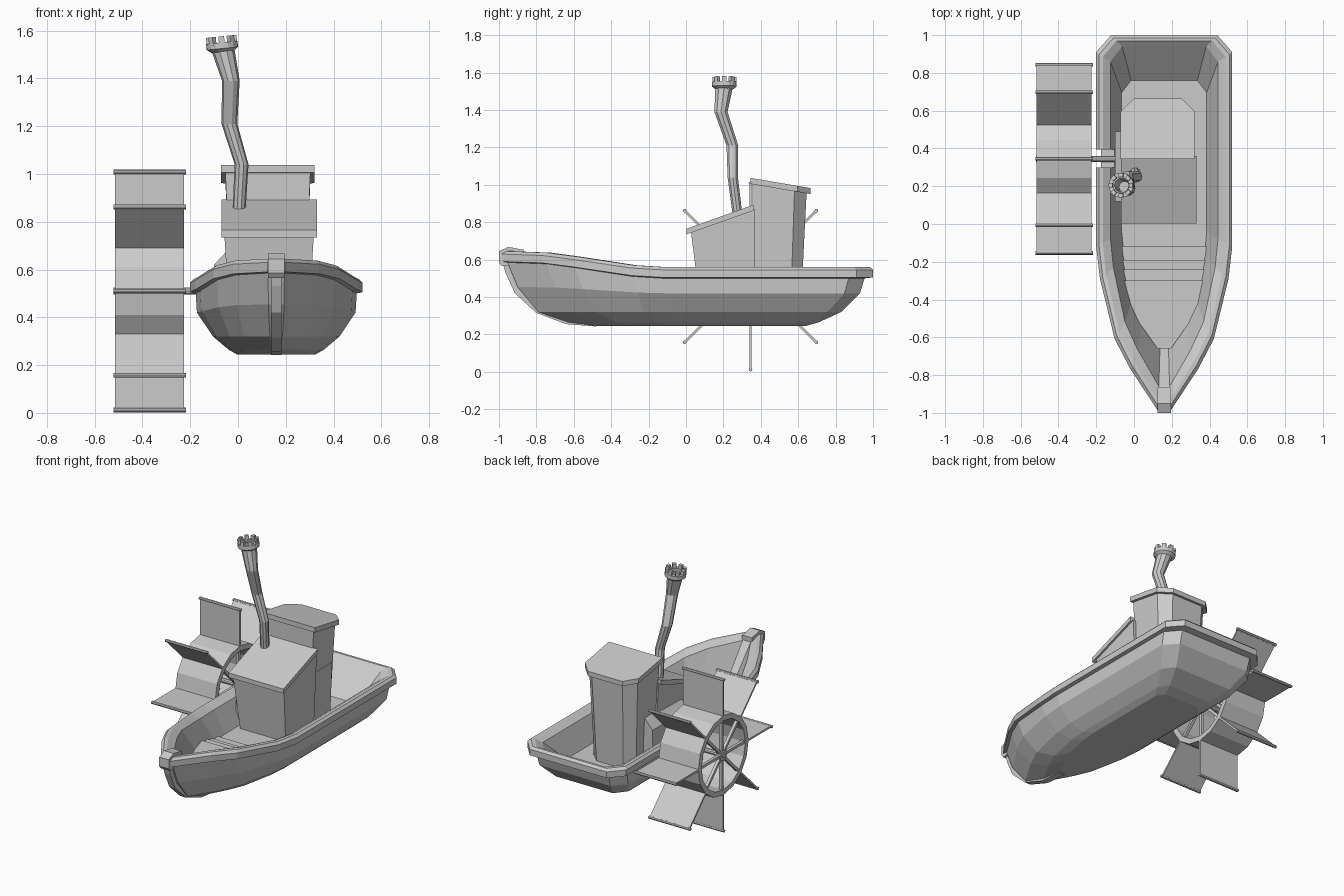
import bpy, bmesh, math
from mathutils import Matrix, Vector

if "Cube" in bpy.data.objects:
    bpy.data.objects.remove(bpy.data.objects["Cube"])

CX = 0.16                      # hull centre line
WX, WY, WZ = -0.37, 0.345, 0.51  # paddle wheel centre


def finish(name, bm):
    bmesh.ops.recalc_face_normals(bm, faces=bm.faces)
    me = bpy.data.meshes.new(name)
    bm.to_mesh(me)
    bm.free()
    ob = bpy.data.objects.new(name, me)
    bpy.context.collection.objects.link(ob)
    return ob


def loft(name, rings, closed=False):
    """Skin a list of equal-length rings; cap the ends, or join them when closed."""
    bm = bmesh.new()
    rows = [[bm.verts.new(p) for p in r] for r in rings]
    n = len(rows[0])
    pairs = list(zip(rows, rows[1:])) + ([(rows[-1], rows[0])] if closed else [])
    for a, b in pairs:
        for i in range(n):
            j = (i + 1) % n
            bm.faces.new((a[i], a[j], b[j], b[i]))
    if not closed:
        bm.faces.new(rows[0])
        bm.faces.new(rows[-1])
    return finish(name, bm)


def prism_x(name, prof, x0, x1):
    return loft(name, [[(x, y, z) for y, z in prof] for x in (x0, x1)])


def box(name, x0, x1, y0, y1, z0, z1):
    return prism_x(name, [(y0, z0), (y1, z0), (y1, z1), (y0, z1)], x0, x1)


def circle_x(x, r, n):
    return [(x, r * math.cos(2 * math.pi * i / n), r * math.sin(2 * math.pi * i / n)) for i in range(n)]


def circle_z(c, r, n=10):
    return [(c[0] + r * math.cos(2 * math.pi * i / n), c[1] + r * math.sin(2 * math.pi * i / n), c[2])
            for i in range(n)]


# Hull: one plan outline, stretched per level and lifted towards the bow
OUTLINE = [(-1, .1), (-.78, .5), (-.62, .73), (-.3, .945), (-.13, 1), (.91, 1), (1, .78)]


def lift(y):
    t = min(1, max(0, (-.13 - y) / .8))
    return .085 * t * t * (3 - 2 * t)


def hull_ring(z, hw, bow, stern, k):
    half = [(f * hw, bow + (y + 1) / 2 * (stern - bow), z + k * lift(y)) for y, f in OUTLINE]
    return [(CX + x, y, h) for x, y, h in half] + [(CX - x, y, h) for x, y, h in reversed(half)]


levels = [(.245, .165, -.48, .64, 0), (.265, .20, -.63, .71, 0), (.32, .265, -.79, .83, 0),
          (.42, .332, -.90, .93, .4), (.50, .337, -.955, .955, 1), (.505, .36, -.985, 1, 1),
          (.545, .36, -.985, 1, 1), (.56, .345, -.96, .985, 1), (.56, .325, -.93, .97, 1),
          (.535, .285, -.86, .94, 1), (.38, .225, -.66, .76, 0)]
hull = loft("hull", [hull_ring(*l) for l in levels])

# Notch in the gunwale for the axle
cutter = box("notch_cutter", -.3, -.08, .30, .395, .48, .7)
cutter.hide_render = True
mod = hull.modifiers.new("notch", 'BOOLEAN')
mod.object = cutter
mod.solver = 'EXACT'
bpy.context.view_layer.objects.active = hull
bpy.ops.object.modifier_apply(modifier="notch")
bpy.data.objects.remove(cutter)

# Stem and bow post
prism_x("stem", [(-.985, .6), (-.965, .53), (-.915, .42), (-.80, .315), (-.64, .255), (-.48, .243),
                 (-.48, .26), (-.62, .28), (-.76, .34), (-.86, .43), (-.92, .6)], CX - .022, CX + .022)
prism_x("bow_post", [(-.985, .565), (-1, .585), (-1, .645), (-.95, .668), (-.865, .652),
                     (-.865, .6), (-.93, .57)], CX - .035, CX + .035)

# Raised foredeck and its steps
fore = [(-.3, .245), (-.42, .2), (-.54, .12), (-.66, .035)]
plan = [(CX + w, y) for y, w in fore] + [(CX - w, y) for y, w in reversed(fore)]
loft("foredeck", [[(x, y, z) for x, y in plan] for z in (.36, .44)])
for i, (y, w) in enumerate([(-.24, .24), (-.19, .236), (-.12, .232)]):
    box("step", CX - w, CX + w, -.305, y, .36, .425 - .015 * i)

# Cabin: low sloping front house
KX = .13


def house_ring(w, y0, y1, z0, z1):
    return [(KX - w, y0, z0), (KX + w, y0, z0), (KX + w, y1, z1), (KX - w, y1, z1)]


loft("front_house", [house_ring(.165, .075, .37, .37, .37), house_ring(.187, .027, .37, .745, .87)])
loft("front_roof", [house_ring(.2, .003, .36, .735, .862), house_ring(.2, .003, .36, .765, .893)])


# Cabin: tall wheelhouse with chamfered rear corners
def wheelhouse_ring(w, y0, y1, c, z0, slope):
    pts = [(-w, y0), (w, y0), (w, y1 - c), (w - c, y1), (c - w, y1), (-w, y1 - c)]
    return [(KX - .005 + x, y, z0 - slope * (y - y0)) for x, y in pts]


loft("wheelhouse", [wheelhouse_ring(.152, .355, .615, .055, .37, 0),
                    wheelhouse_ring(.178, .355, .645, .065, 1.01, .17)])
loft("wheelhouse_roof", [wheelhouse_ring(.196, .345, .665, .07, 1.005, .17),
                         wheelhouse_ring(.196, .345, .665, .07, 1.037, .17)])

# Side door, leaning with the wall
door = [(.38, .38), (.555, .38), (.555, .722), (.38, .722)]
loft("door", [[(.277 + (z - .37) * .04 + dx, y, z) for y, z in door] for dx in (-.02, .008)])

# Axle casing against the cabin
casing = [(-.1, .38), (-.1, .62), (-.04, .685), (0, .685), (0, .38)]
loft("axle_casing", [[(x, y, z) for x, z in casing] for y in (.12, .49)])

# Crooked funnel
funnel = [((.003, .278, .82), .027), ((.015, .25, 1.04), .029), ((-.036, .248, 1.21), .033),
          ((-.03, .187, 1.39), .037), ((-.066, .205, 1.53), .05)]
tip = funnel[-1][0]
rings = [circle_z(c, r) for c, r in funnel]
rings += [circle_z(tip, .038), circle_z((-.05, .196, 1.45), .03)]
ob = loft("funnel", rings)
for p in ob.data.polygons:
    p.use_smooth = False

# Funnel crown: collar ring with battlements, slightly tilted
tilt = Matrix.Translation(Vector(tip)) @ Matrix.Rotation(-.1, 4, 'Y')
collar = loft("funnel_collar", [circle_z((0, 0, z), r, 16) for r, z in
                                [(.046, -.02), (.066, -.005), (.066, .02), (.042, .02)]], closed=True)
collar.matrix_world = tilt
for i in range(8):
    tooth = box("crown_tooth", .044, .064, -.012, .012, .01, .046)
    tooth.matrix_world = tilt @ Matrix.Rotation(i * math.pi / 4, 4, 'Z')

# Paddle wheel: open drum, hubs, axle
wheel = Matrix.Translation((WX, WY, WZ))
drum = loft("wheel_drum", [circle_x(x, r, 16) for x, r in
                           [(-.145, .262), (.145, .262), (.145, .228), (-.145, .228)]], closed=True)
drum.matrix_world = wheel
for x in (-.13, .13):
    hub = loft("wheel_hub", [circle_x(x - .015, .035, 12), circle_x(x + .015, .035, 12)])
    hub.matrix_world = wheel
axle = loft("axle", [circle_x(-.15, .016, 10), circle_x(.3, .016, 10)])
axle.matrix_world = wheel

# Eight paddles, each with a rounded edge bar and a spoke at both ends
for i in range(8):
    turn = wheel @ Matrix.Rotation(i * math.pi / 4, 4, 'X')
    parts = [box("paddle", -.145, .145, -.006, .006, .24, .498)]
    bar = [(.01 * math.cos(a * math.pi / 4), .498 + .01 * math.sin(a * math.pi / 4)) for a in range(8)]
    parts.append(prism_x("paddle_edge", bar, -.152, .152))
    for x in (-.13, .13):
        parts.append(box("spoke", x - .01, x + .01, -.009, .009, .02, .24))
    for p in parts:
        p.matrix_world = turn
